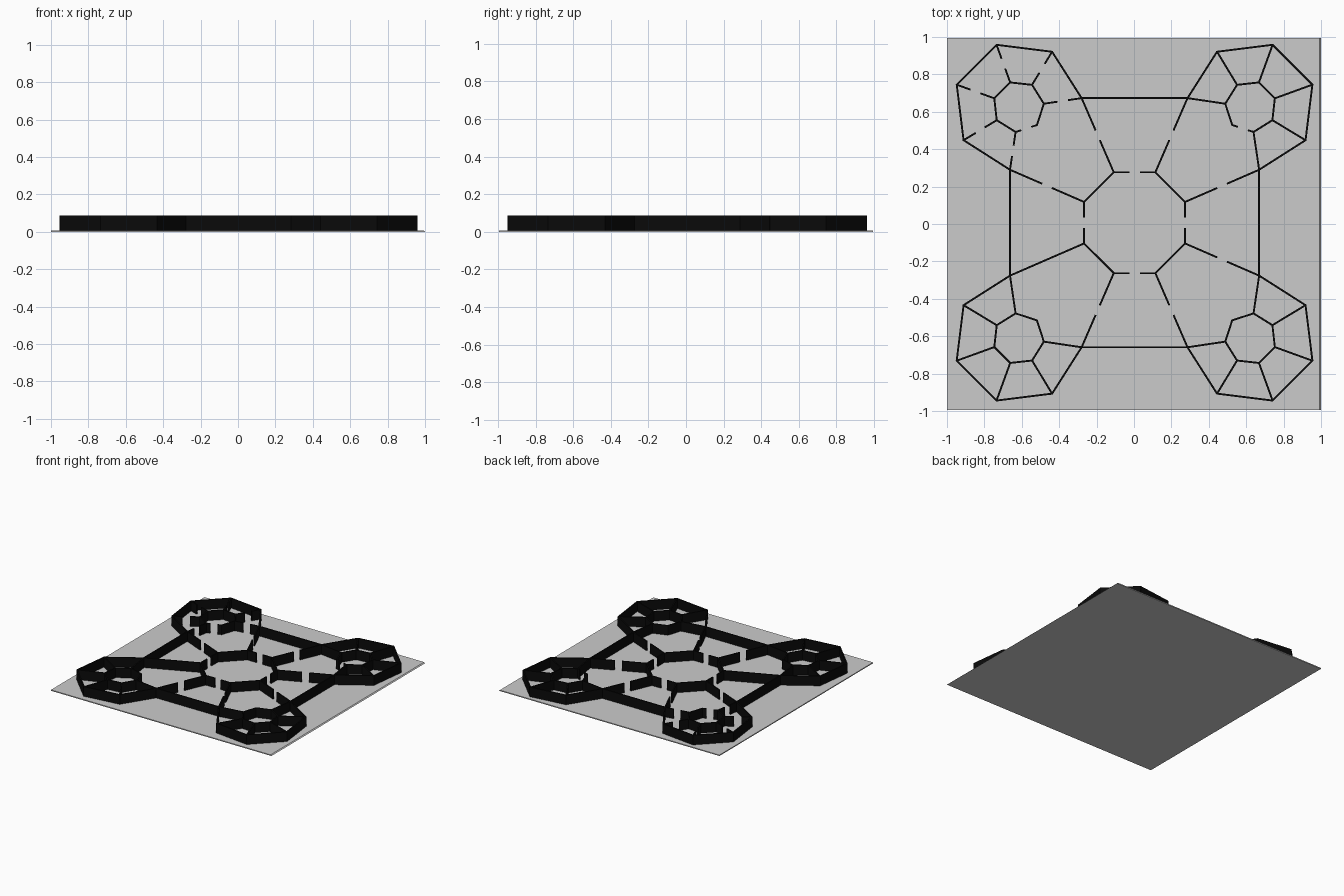
import bpy, bmesh
from mathutils import Vector

if "Cube" in bpy.data.objects:
    bpy.data.objects.remove(bpy.data.objects["Cube"])

THICK, Z0, Z1, GAP = 0.01, 0.005, 0.087, 0.062
CENTRE = Vector((0.003, 0.007))

dark = bpy.data.materials.new("dark_wall")
dark.diffuse_color = (0.003, 0.003, 0.003, 1)
dark.use_nodes = True
dark.node_tree.nodes["Principled BSDF"].inputs["Base Color"].default_value = dark.diffuse_color


def add_box(bm, a, b):
    # upright wall panel from a to b
    d = (b - a).normalized()
    n = Vector((-d.y, d.x)) * THICK / 2
    a, b = a - d * THICK * 0.3, b + d * THICK * 0.3
    ring = [a - n, b - n, b + n, a + n]
    lo = [bm.verts.new((p.x, p.y, Z0)) for p in ring]
    hi = [bm.verts.new((p.x, p.y, Z1)) for p in ring]
    bm.faces.new(lo[::-1])
    bm.faces.new(hi)
    for i in range(4):
        j = (i + 1) % 4
        bm.faces.new((lo[i], lo[j], hi[j], hi[i]))


def walls(name, segments):
    # segments: (start, end, has_doorway)
    bm = bmesh.new()
    for a, b, door in segments:
        a, b = Vector(a) + CENTRE, Vector(b) + CENTRE
        if door:
            m, h = (a + b) / 2, (b - a).normalized() * GAP / 2
            add_box(bm, a, m - h)
            add_box(bm, m + h, b)
        else:
            add_box(bm, a, b)
    bmesh.ops.recalc_face_normals(bm, faces=bm.faces)
    me = bpy.data.meshes.new(name)
    bm.to_mesh(me)
    bm.free()
    me.materials.append(dark)
    bpy.context.collection.objects.link(bpy.data.objects.new(name, me))


# Floor plate
bpy.ops.mesh.primitive_cube_add(size=1, location=(0, 0, 0.004))
floor = bpy.context.object
floor.name = "floor_plate"
for v in floor.data.vertices:
    v.co.x *= 2.0
    v.co.y *= 1.99
    v.co.z *= 0.008
    if v.co.x > 0 and v.co.z > 0:
        v.co.x -= 0.008

# Corner pod outlines for one quadrant (each symmetric about its diagonal)
half_outer = [(0.666, 0.283), (0.914, 0.441), (0.951, 0.738)]
half_inner = [(0.636, 0.485), (0.737, 0.548), (0.750, 0.665)]
outer = half_outer + [(y, x) for x, y in half_outer[::-1]]
inner = half_inner + [(y, x) for x, y in half_inner[::-1]]
nose = (0.522, 0.522)
hub_a, hub_b = (0.270, 0.111), (0.111, 0.269)

for sx, sy, tag in ((1, 1, "back_right"), (-1, 1, "back_left"),
                    (-1, -1, "front_left"), (1, -1, "front_right")):
    def f(p):
        return (p[0] * sx, p[1] * sy)

    # Outer shell of the pod
    walls(f"{tag}_outer_wall",
          [(f(a), f(b), False) for a, b in zip(outer, outer[1:])])
    # Inner seven-sided room; rear rooms have a doorway
    segs = [(f(a), f(b), False) for a, b in zip(inner, inner[1:])]
    segs += [(f(inner[-1]), f(nose), False), (f(nose), f(inner[0]), sy > 0)]
    walls(f"{tag}_inner_room", segs)
    # Partitions; the back left pod has doorways through all of them
    walls(f"{tag}_partitions",
          [(f(a), f(b), tag == "back_left") for a, b in zip(outer, inner)])
    # Passages to the hub, and the hub's diagonal side
    walls(f"{tag}_passages",
          [(f(outer[0]), f(hub_a), tag != "front_left"),
           (f(outer[-1]), f(hub_b), True)])
    walls(f"{tag}_hub_side", [(f(hub_a), f(hub_b), False)])

# Straight hub sides with doorways, and the long links between pods
hub, links = [], []
for s in (-1, 1):
    for pair, p, door in ((hub, hub_a, True), (links, outer[0], False)):
        x, y = p
        pair.append(((s * x, -y), (s * x, y), door))
        pair.append(((-y, s * x), (y, s * x), door))
walls("hub_doorway_walls", hub)
walls("pod_link_walls", links)
